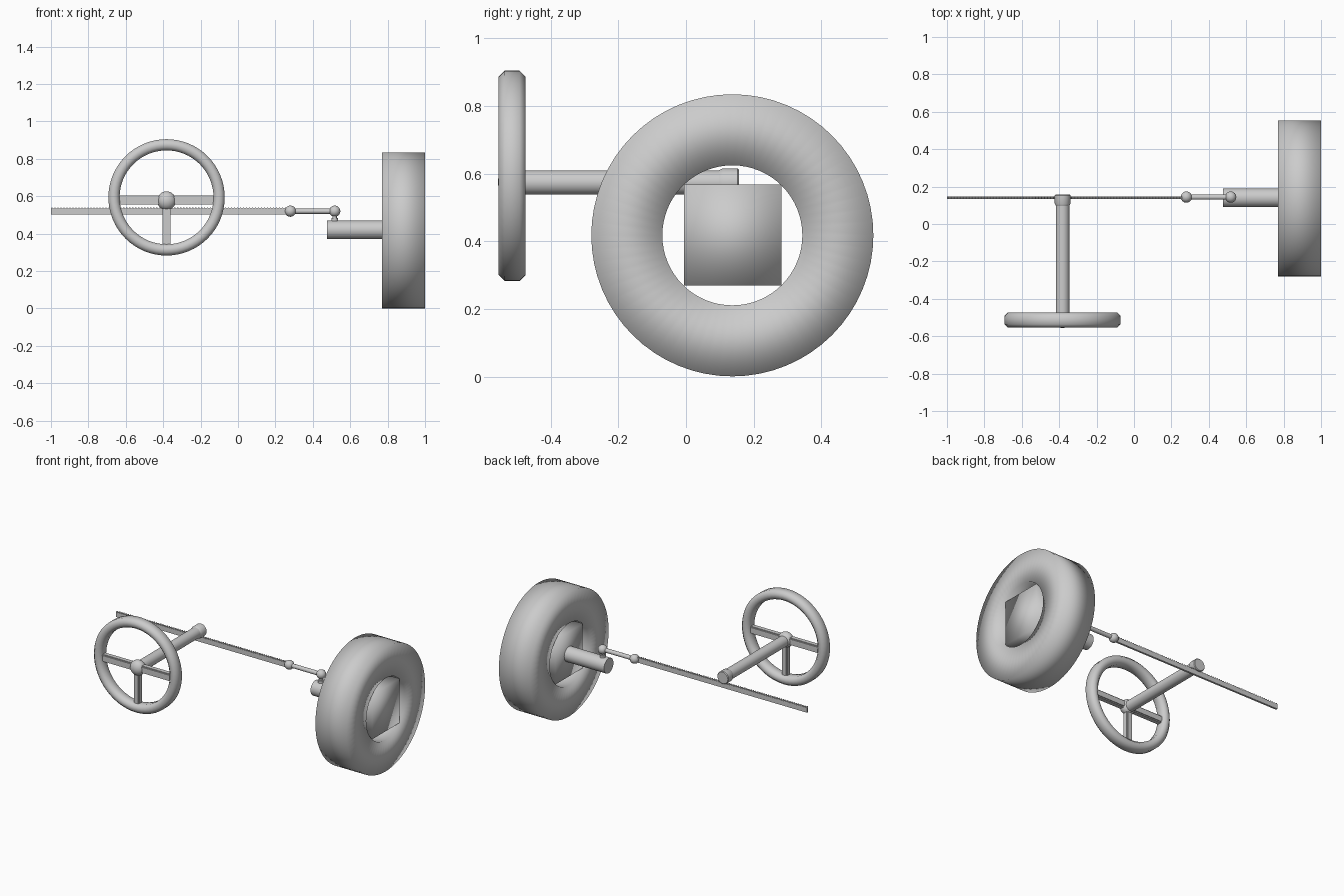
import bpy, bmesh, math
from mathutils import Vector, Matrix

if "Cube" in bpy.data.objects:
    bpy.data.objects.remove(bpy.data.objects["Cube"])

LINE_Y = 0.14                       # plane shared by rack, tie rod and axle
WHEEL = Vector((0, 0.137, 0.418))


def finish(name, bm, angle=None):
    bmesh.ops.recalc_face_normals(bm, faces=bm.faces)
    me = bpy.data.meshes.new(name)
    bm.to_mesh(me)
    bm.free()
    ob = bpy.data.objects.new(name, me)
    bpy.context.collection.objects.link(ob)
    bpy.ops.object.select_all(action='DESELECT')
    ob.select_set(True)
    bpy.context.view_layer.objects.active = ob
    if angle is None:
        bpy.ops.object.shade_smooth()
    elif angle > 0:
        bpy.ops.object.shade_smooth_by_angle(angle=math.radians(angle))
    return ob


def lathe(name, profile, start, axis, sides=48, closed=False, angle=35, turn=0):
    """Revolve (radius, distance) points around an axis; zero-radius ends merge."""
    bm = bmesh.new()
    rings = []
    for k in range(sides):
        a = 2 * math.pi * k / sides + turn
        rings.append([bm.verts.new((r * math.cos(a), r * math.sin(a), h)) for r, h in profile])
    n = len(profile)
    for k in range(sides):
        p, q = rings[k], rings[(k + 1) % sides]
        for i in range(n if closed else n - 1):
            j = (i + 1) % n
            bm.faces.new((p[i], p[j], q[j], q[i]))
    bmesh.ops.remove_doubles(bm, verts=bm.verts, dist=1e-5)
    rot = Vector((0, 0, 1)).rotation_difference(Vector(axis)).to_matrix().to_4x4()
    bm.transform(Matrix.Translation(start) @ rot)
    return finish(name, bm, angle)


def rod(name, a, b, r, sides=32, angle=35, turn=0):
    d = Vector(b) - Vector(a)
    prof = [(0, 0), (r, 0), (r, d.length), (0, d.length)]
    return lathe(name, prof, a, d.normalized(), sides, angle=angle, turn=turn)


def ball(name, loc, size):
    bm = bmesh.new()
    bmesh.ops.create_uvsphere(bm, u_segments=32, v_segments=16, radius=1)
    bm.transform(Matrix.Translation(loc) @ Matrix.Diagonal((*size, 1)))
    return finish(name, bm)


def box(name, loc, size):
    bm = bmesh.new()
    bmesh.ops.create_cube(bm, size=1)
    bm.transform(Matrix.Translation(loc) @ Matrix.Diagonal((*size, 1)))
    bmesh.ops.bevel(bm, geom=bm.edges[:], offset=0.006, segments=2, affect='EDGES')
    return finish(name, bm, 40)


# Road wheel: straight-walled ring, smooth shaded all over, with a square hub
tyre = [(0.207, 0.77), (0.417, 0.77), (0.417, 1.0), (0.207, 1.0)]
lathe("tyre", tyre, WHEEL, (1, 0, 0), 64, closed=True, angle=None)
hub = bmesh.new()
bmesh.ops.create_cube(hub, size=1)
hub.transform(Matrix.Translation((0.885, 0.138, 0.419)) @ Matrix.Diagonal((0.23, 0.288, 0.298, 1)))
finish("wheel_hub", hub)
rod("stub_axle", (0.475, LINE_Y, 0.42), (0.80, LINE_Y, 0.42), 0.05, 40)

# Tie rod with its ball joints and the pin down to the axle
rod("tie_rod", (0.28, LINE_Y + 0.004, 0.52), (0.52, LINE_Y + 0.004, 0.52), 0.014)
for label, x in (("inner", 0.28), ("outer", 0.517)):
    ball(label + "_ball_joint", (x, LINE_Y + 0.004, 0.52), (0.03, 0.03, 0.03))
rod("joint_pin", (0.517, LINE_Y, 0.455), (0.517, LINE_Y, 0.52), 0.011)
rod("pin_collar", (0.517, LINE_Y, 0.462), (0.517, LINE_Y, 0.483), 0.018)

# Toothed rack: a thin bar with small teeth along the top
bm = bmesh.new()
x0, x1, teeth = -1.0, 0.28, 80
pitch = (x1 - x0) / teeth
outline = [(x0, 0.502)]
for i in range(teeth):
    for f, z in ((0.0, 0.534), (0.2, 0.540), (0.5, 0.540), (0.7, 0.534)):
        outline.append((x0 + (i + f) * pitch, z))
outline += [(x1, 0.534), (x1, 0.502)]
face = bm.faces.new([bm.verts.new((x, LINE_Y - 0.0065, z)) for x, z in outline])
ext = bmesh.ops.extrude_face_region(bm, geom=[face])
bmesh.ops.translate(bm, vec=(0, 0.013, 0),
                    verts=[v for v in ext["geom"] if isinstance(v, bmesh.types.BMVert)])
finish("steering_rack", bm, 0)

# Steering column and pinion
CX, CZ, WY = -0.382, 0.574, -0.514
rod("steering_column", (CX, WY, CZ), (CX, 0.13, CZ), 0.036, 40)
pinion = [(0, 0), (0.036, 0), (0.042, 0.012), (0.042, 0.056), (0.038, 0.06), (0, 0.06)]
lathe("pinion", pinion, (CX, 0.097, CZ), (0, 1, 0), 32)

# Steering wheel: chamfered rim, hub and three spokes
R = 0.281
rim = [(R + a, b) for a, b in ((0.03, -0.022), (0.03, 0.022), (0.012, 0.04), (-0.012, 0.04),
                               (-0.03, 0.022), (-0.03, -0.022), (-0.012, -0.04), (0.012, -0.04))]
lathe("steering_wheel_rim", rim, (CX, WY, 0.594), (0, 1, 0), 64, closed=True, angle=None)
ball("steering_wheel_hub", (CX, WY, 0.576), (0.05, 0.042, 0.05))
for label, s in (("left", -1), ("right", 1)):
    box(label + "_spoke", (CX + s * 0.135, WY, 0.579), (0.27, 0.04, 0.048))
box("lower_spoke", (CX, WY, 0.447), (0.042, 0.04, 0.26))
